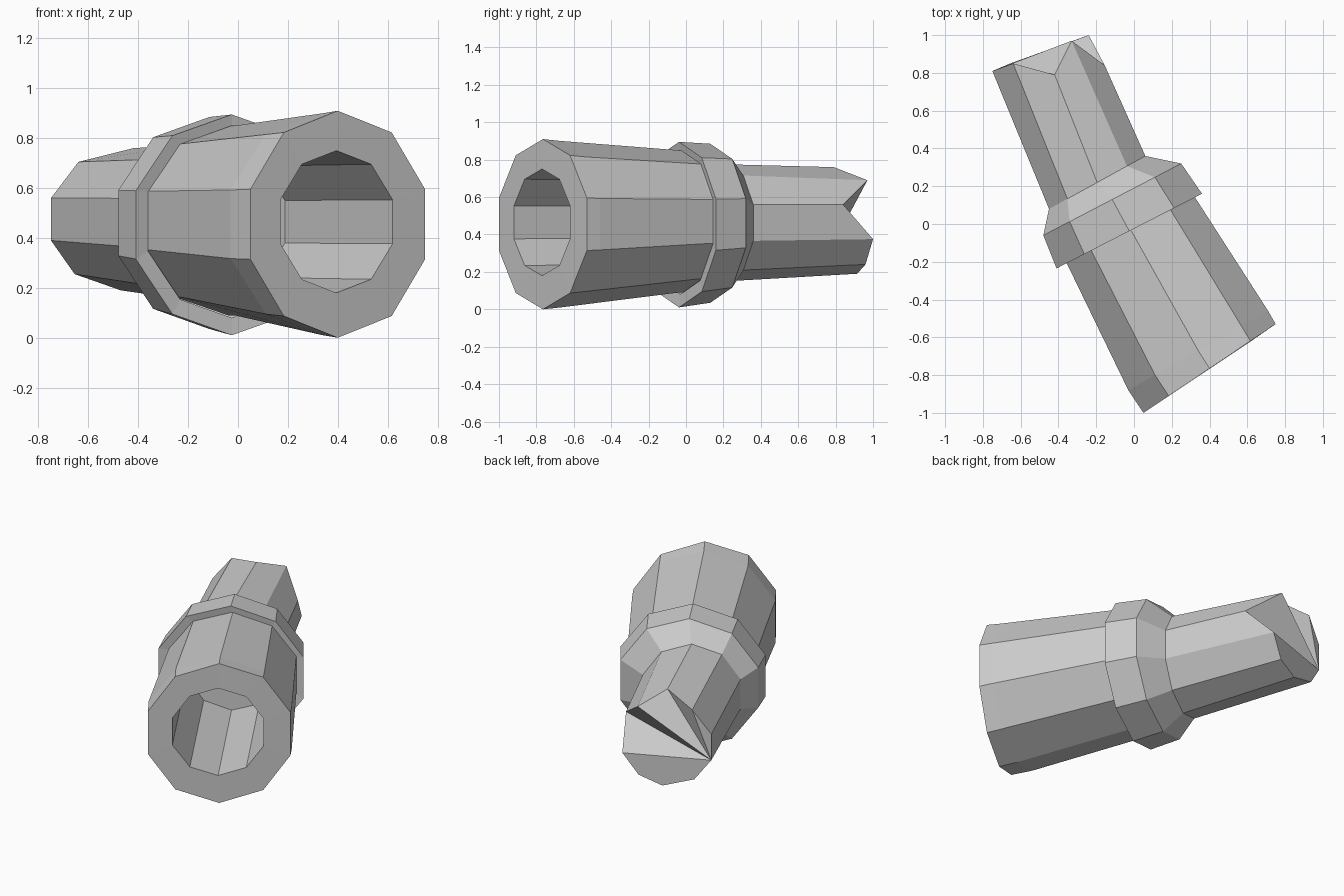
import bpy, bmesh
from math import cos, sin, radians
from mathutils import Vector

if "Cube" in bpy.data.objects:
    bpy.data.objects.remove(bpy.data.objects["Cube"])

N = 10
ANGLES = [radians(18 + 36 * i) for i in range(N)]   # 18, 54, 90 ... 342


def ring(left, right, z_low, z_high):
    """Ten-sided ring from its left/right plan points and height range."""
    l, r = Vector(left), Vector(right)
    c, h = (l + r) / 2, (r - l) / 2 / cos(radians(18))
    zc, rz = (z_low + z_high) / 2, (z_high - z_low) / 2
    return [(c.x + h.x * cos(a), c.y + h.y * cos(a), zc + rz * sin(a)) for a in ANGLES]


def loft(name, rings, caps, closed=False):
    """Skin consecutive rings; caps are index tuples into (ring, corners)."""
    bm = bmesh.new()
    vs = [[bm.verts.new(p) for p in r] for r in rings]
    pairs = list(zip(vs, vs[1:]))
    if closed:
        pairs.append((vs[-1], vs[0]))
    for a, b in pairs:
        for i in range(N):
            j = (i + 1) % N
            bm.faces.new((a[i], a[j], b[j], b[i]))
    for k, idx in caps:
        bm.faces.new([vs[k][i] for i in idx])
    bmesh.ops.recalc_face_normals(bm, faces=bm.faces[:])
    me = bpy.data.meshes.new(name)
    bm.to_mesh(me)
    bm.free()
    ob = bpy.data.objects.new(name, me)
    bpy.context.collection.objects.link(ob)
    return ob


# Wide front tube with a deep bore
loft("front_tube", [
    ring((-0.38, -0.15), (0.30, 0.18), 0.09, 0.85),
    ring((-0.36, -0.20), (0.33, 0.13), 0.09, 0.85),
    ring((-0.03, -0.88), (0.71, -0.46), 0.01, 0.90),
    ring((0.05, -1.00), (0.75, -0.53), 0.00, 0.91),
    ring((0.17, -0.92), (0.62, -0.62), 0.18, 0.75),
    ring((-0.34, -0.03), (0.14, 0.21), 0.19, 0.74),
], [(0, range(N)), (5, range(N))])

# Bevelled collar joining both tubes
loft("collar", [
    ring((-0.36, -0.20), (0.31, 0.14), 0.08, 0.85),
    ring((-0.41, -0.235), (0.36, 0.16), 0.01, 0.895),
    ring((-0.48, -0.06), (0.25, 0.32), 0.035, 0.885),
    ring((-0.45, 0.08), (0.06, 0.36), 0.15, 0.775),
], [], closed=False)

# Narrow rear tube with a jagged, folded end
rim = [(-0.155, 0.84, 0.56), (-0.33, 0.97, 0.69), (-0.42, 0.79, 0.76),
       (-0.64, 0.85, 0.705), (-0.75, 0.81, 0.56), (-0.75, 0.81, 0.39),
       (-0.655, 0.85, 0.255), (-0.47, 0.915, 0.19), (-0.33, 0.96, 0.24),
       (-0.24, 1.00, 0.375)]
loft("rear_tube", [ring((-0.45, 0.08), (0.06, 0.36), 0.15, 0.775), rim],
     [(1, (0, 1, 5)), (1, (1, 2, 5)), (1, (2, 3, 5)), (1, (3, 4, 5)),
      (1, (9, 0, 5)), (1, (5, 6, 7, 8, 9))])
